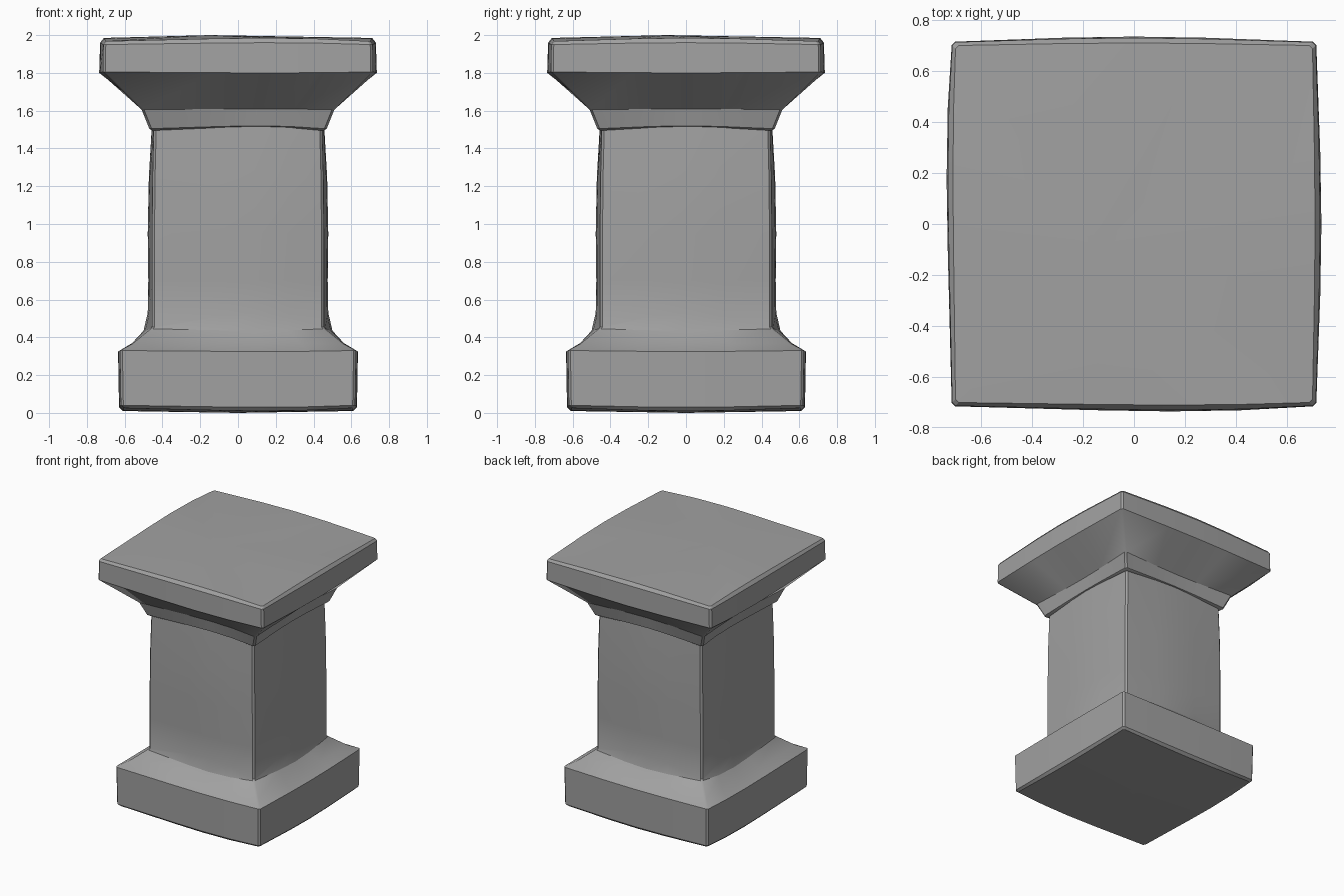
import bpy, bmesh, math
from mathutils import Matrix, Vector

cube = bpy.data.objects.get("Cube")
if cube:
    bpy.data.objects.remove(cube)

GREY = (0.36, 0.36, 0.36, 1)
stone = bpy.data.materials.new("grey stone")
stone.diffuse_color = GREY
stone.use_nodes = True
stone.node_tree.nodes["Principled BSDF"].inputs["Base Color"].default_value = GREY

CHAMFER = 0.013
# Where each worn side bulges most: front, right, back, left
PEAKS = (0.2, 0.0, 0.0, -0.25)


def square_ring(bm, corner, mid, z_corner, z_mid):
    """Chamfered square whose sides bow from the corner to the mid values."""
    verts = []
    for side, peak in enumerate(PEAKS):
        turn = Matrix.Rotation(side * math.pi / 2, 3, "Z")
        for t in (-1, peak - 0.4, peak, peak + 0.4, 1):
            k = 0 if abs(t) == 1 else 1 - 0.9 * abs(t - peak) ** 1.5
            p = Vector((t * (corner - CHAMFER), -corner - k * (mid - corner),
                        z_corner + k * (z_mid - z_corner)))
            verts.append(bm.verts.new(turn @ p))
    return verts


def loft(name, rings, bottom, top):
    """Skin the rings from the bottom up and close both ends to a point."""
    bm = bmesh.new()
    loops = [square_ring(bm, *r) for r in rings]
    n = len(loops[0])
    for low, high in zip(loops, loops[1:]):
        for i in range(n):
            j = (i + 1) % n
            bm.faces.new((low[i], low[j], high[j], high[i]))
    for loop, point in ((loops[0], bottom), (loops[-1], top)):
        tip = bm.verts.new(point)
        for i in range(n):
            bm.faces.new((loop[i], loop[(i + 1) % n], tip))
    bmesh.ops.recalc_face_normals(bm, faces=bm.faces)
    mesh = bpy.data.meshes.new(name)
    bm.to_mesh(mesh)
    bm.free()
    mesh.materials.append(stone)
    obj = bpy.data.objects.new(name, mesh)
    bpy.context.collection.objects.link(obj)
    bpy.ops.object.select_all(action="DESELECT")
    obj.select_set(True)
    bpy.context.view_layer.objects.active = obj
    bpy.ops.object.shade_smooth_by_angle(angle=math.radians(30))


# Square foot sweeping up into the bowed shaft
loft("base_and_shaft", [
    (0.605, 0.61, 0.025, 0.01),
    (0.62, 0.63, 0.04, 0.03),
    (0.625, 0.635, 0.33, 0.325),
    (0.56, 0.56, 0.365, 0.37),
    (0.462, 0.50, 0.445, 0.435),
    (0.455, 0.478, 0.455, 0.53),
    (0.455, 0.475, 0.7, 0.7),
    (0.455, 0.478, 0.95, 0.95),
    (0.452, 0.472, 1.25, 1.25),
    (0.445, 0.455, 1.54, 1.54),
], (0, 0, 0.0), (0, 0, 1.56))

# Flared capital with a thick slab on top
loft("capital", [
    (0.455, 0.45, 1.495, 1.515),
    (0.47, 0.465, 1.505, 1.52),
    (0.51, 0.485, 1.605, 1.61),
    (0.715, 0.735, 1.805, 1.80),
    (0.713, 0.73, 1.95, 1.96),
    (0.70, 0.71, 1.968, 1.985),
], (0, 0, 1.52), (-0.15, -0.1, 2.0))
